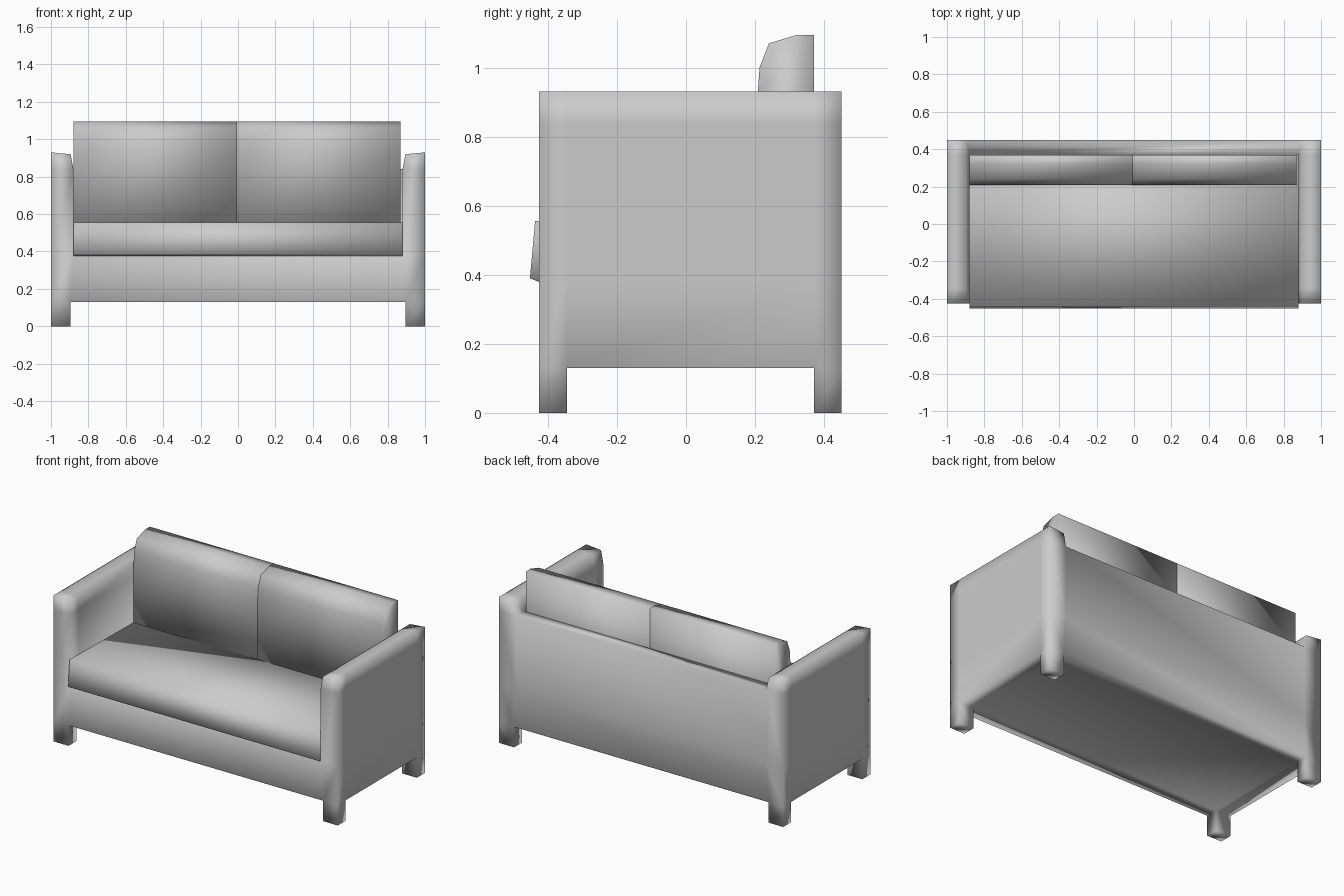
import bpy, bmesh
from itertools import product

cube = bpy.data.objects.get("Cube")
if cube:
    bpy.data.objects.remove(cube, do_unlink=True)

grey = bpy.data.materials.new("grey_fabric")
grey.use_nodes = True
colour = (0.6, 0.6, 0.6, 1)
grey.diffuse_color = colour
grey.node_tree.nodes["Principled BSDF"].inputs["Base Color"].default_value = colour


def finish(name, bm):
    bmesh.ops.recalc_face_normals(bm, faces=bm.faces)
    for f in bm.faces:
        f.smooth = True
    mesh = bpy.data.meshes.new(name)
    bm.to_mesh(mesh)
    bm.free()
    mesh.materials.append(grey)
    obj = bpy.data.objects.new(name, mesh)
    bpy.context.collection.objects.link(obj)
    return obj


def cushion(name, x0, x1, profile):
    """Extrude a (y, z) side profile from x0 to x1."""
    bm = bmesh.new()
    face = bm.faces.new([bm.verts.new((x0, y, z)) for y, z in profile])
    ext = bmesh.ops.extrude_face_region(bm, geom=[face])["geom"]
    moved = [v for v in ext if isinstance(v, bmesh.types.BMVert)]
    bmesh.ops.translate(bm, verts=moved, vec=(x1 - x0, 0, 0))
    return finish(name, bm)


# Frame: one welded shell around the filled cells of a coarse lattice
CUTS = ((-1, -0.895, 0.895, 1),
        (-0.425, -0.345, 0.37, 0.45),
        (0, 0.13, 0.375, 0.84, 0.93))


def filled(i, j, k):
    if not (0 <= i < 3 and 0 <= j < 3 and 0 <= k < 4):
        return False
    side, back = i != 1, j == 2
    if k == 0:                      # legs
        return side and j != 1
    if k == 1:                      # base
        return True
    if k == 2:                      # arms and back
        return side or back
    return side                     # arm tops


bm = bmesh.new()
corners = {}


def corner(key):
    if key not in corners:
        x, y, z = (CUTS[a][key[a]] for a in range(3))
        # Arms lean slightly inwards, with a sloped inner top edge
        if abs(x) < 1 and key[2] in (2, 3):
            x *= 0.88 / 0.895
        if abs(x) < 1 and key[2] == 4:
            z -= 0.01
        corners[key] = bm.verts.new((x, y, z))
    return corners[key]


for cell in product(range(3), range(3), range(4)):
    if not filled(*cell):
        continue
    for axis, side in product(range(3), (0, 1)):
        near = list(cell)
        near[axis] += 2 * side - 1
        if filled(*near):
            continue
        loop = []
        for u, v in ((0, 0), (1, 0), (1, 1), (0, 1)):
            key = list(cell)
            key[axis] += side
            key[(axis + 1) % 3] += u
            key[(axis + 2) % 3] += v
            loop.append(corner(tuple(key)))
        bm.faces.new(loop)
finish("sofa_frame", bm)

# Seat cushion, overhanging the front rail
cushion("seat_cushion", -0.88, 0.88,
        [(0.37, 0.375), (-0.42, 0.377), (-0.452, 0.39),
         (-0.437, 0.556), (0.37, 0.545)])

# Two back cushions with a rounded front top edge
back_profile = [(0.37, 0.5), (0.205, 0.5), (0.208, 0.93), (0.213, 1.0),
                (0.24, 1.07), (0.322, 1.095), (0.37, 1.095)]
cushion("right_back_cushion", -0.88, -0.007, back_profile)
cushion("left_back_cushion", -0.007, 0.868, back_profile)
